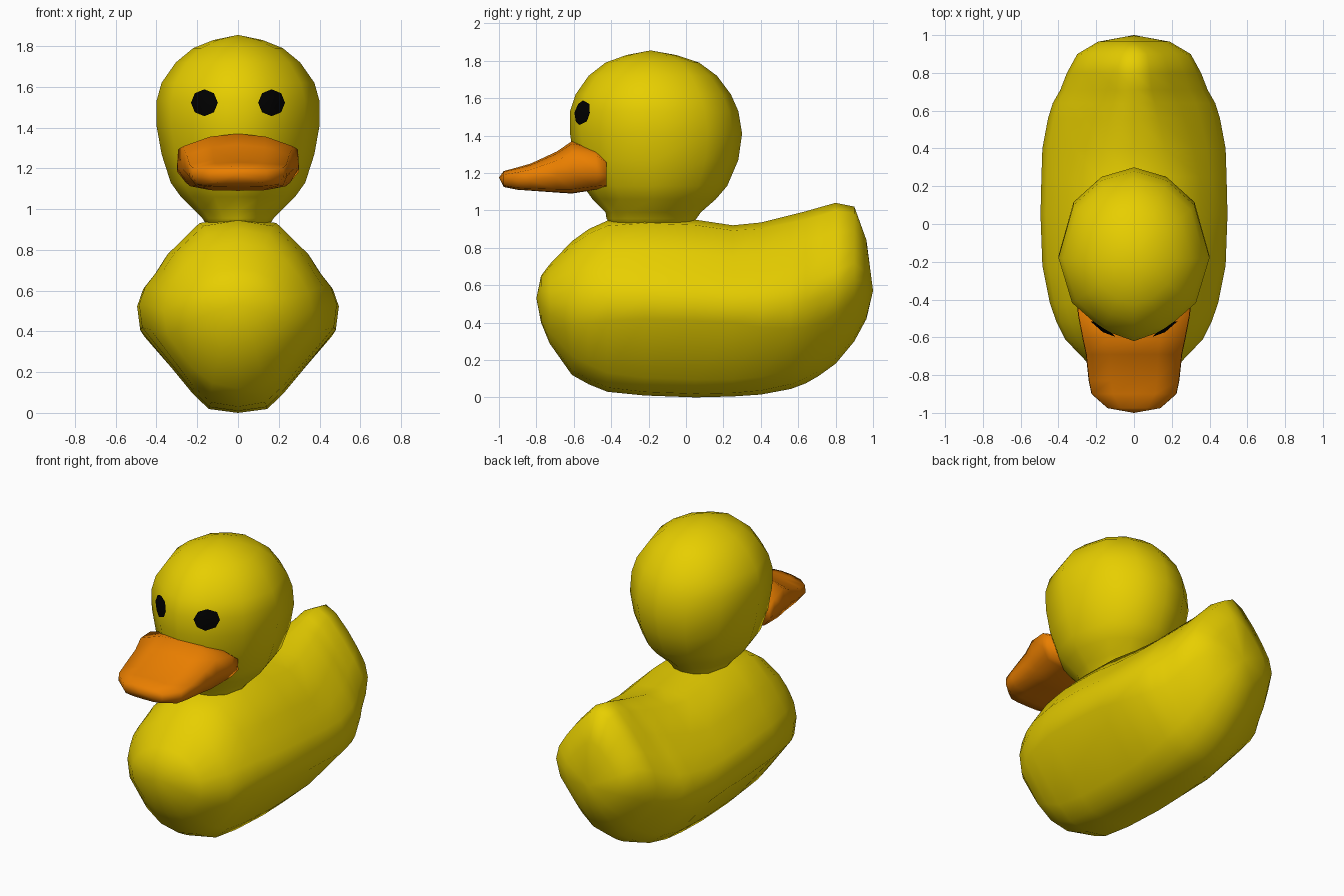
import bpy, bmesh, math
from mathutils import Vector
from mathutils.bvhtree import BVHTree

if "Cube" in bpy.data.objects:
    bpy.data.objects.remove(bpy.data.objects["Cube"])


def material(name, rgb):
    m = bpy.data.materials.new(name)
    m.diffuse_color = (*rgb, 1)
    m.use_nodes = True
    m.node_tree.nodes["Principled BSDF"].inputs["Base Color"].default_value = m.diffuse_color
    return m


yellow = material("yellow", (0.80, 0.62, 0.0))
orange = material("orange", (0.82, 0.21, 0.0))
black = material("black", (0.0, 0.0, 0.0))


def finish(name, bm, mat):
    bmesh.ops.recalc_face_normals(bm, faces=bm.faces[:])
    me = bpy.data.meshes.new(name)
    bm.to_mesh(me)
    bm.free()
    me.materials.append(mat)
    for p in me.polygons:
        p.use_smooth = True
    ob = bpy.data.objects.new(name, me)
    bpy.context.collection.objects.link(ob)
    return ob


def loft(name, rings, start, end, mat):
    """Skin a list of point rings and close both ends with a fan to a tip."""
    bm = bmesh.new()
    vs = [[bm.verts.new(p) for p in ring] for ring in rings]
    n = len(vs[0])
    for a, b in zip(vs, vs[1:]):
        for i in range(n):
            j = (i + 1) % n
            bm.faces.new((a[i], a[j], b[j], b[i]))
    for ring, tip in ((vs[0], start), (vs[-1], end)):
        t = bm.verts.new(tip)
        for i in range(n):
            bm.faces.new((ring[i], ring[(i + 1) % n], t))
    return finish(name, bm, mat)


def mirrored(half):
    return half + [(-x, t) for x, t in reversed(half[1:-1])]


def section(half, y, w, bottom, top):
    """Scale a mirrored half profile (x, height 0..1) to one station."""
    return [(x * w, y, bottom + t * (top - bottom)) for x, t in mirrored(half)]


def blend(a, b, f):
    f = min(1, max(0, f))
    return [(p[0] + (q[0] - p[0]) * f, p[1] + (q[1] - p[1]) * f) for p, q in zip(a, b)]


# Body: diamond middle, round chest, peaked tail; stations run front to back
middle = [(0, 0), (.29, .02), (.45, .1), (.97, .43), (1, .55), (.94, .64),
          (.82, .72), (.71, .81), (.39, .97), (0, 1)]
chest = [(0, 0), (.35, .04), (.65, .15), (.95, .36), (1, .53), (.95, .66),
         (.82, .78), (.65, .88), (.35, .97), (0, 1)]
tail = [(0, 0), (.29, .03), (.52, .11), (.9, .31), (1, .46), (.93, .58),
        (.75, .70), (.53, .82), (.24, .95), (0, 1)]
body_rings = []
for y, w, b, t in [
        (-.775, .15, .40, .65), (-.73, .25, .29, .71), (-.61, .365, .12, .835),
        (-.52, .41, .07, .90), (-.42, .445, .03, .945), (-.22, .485, .01, .96),
        (.05, .495, 0, .95), (.25, .49, .005, .92), (.40, .485, .015, .935),
        (.56, .455, .045, .975), (.64, .43, .075, .995), (.71, .39, .115, 1.015),
        (.80, .355, .18, 1.04), (.90, .30, .30, 1.02), (.965, .19, .42, .84)]:
    half = blend(blend(middle, chest, (-.35 - y) / .3), tail, (y - .25) / .45)
    body_rings.append(section(half, y, w, b, t))
loft("body", body_rings, (0, -.8, .53), (0, 1, .57), yellow)

# Head and neck: twelve-sided rings (z, half width, front y, back y)
plan = mirrored([(0, -1), (.41, -.87), (.82, -.55), (1, -.02), (.8, .6), (.43, .89), (0, 1)])
head_rings = []
for z, w, f, b in [(.90, .14, -.38, .02), (.955, .175, -.425, .055),
                   (.99, .21, -.43, .08), (1.06, .28, -.50, .16), (1.13, .33, -.55, .22),
                   (1.27, .375, -.60, .28), (1.41, .40, -.62, .30), (1.53, .40, -.62, .28),
                   (1.62, .375, -.59, .24), (1.72, .305, -.52, .165),
                   (1.79, .22, -.43, .07), (1.83, .12, -.32, -.05)]:
    head_rings.append([(x * w, (f + b) / 2 + (b - f) / 2 * t, z) for x, t in plan])
head = loft("head", head_rings, (0, -.18, .90), (0, -.19, 1.855), yellow)

# Bill: stations run from the cheeks to the tip
bill_half = [(0, 0), (.5, .01), (.86, .08), (1, .38), (.99, .78), (.5, .95), (0, 1)]
bill_rings = [section(bill_half, *s) for s in [
    (-.425, .30, 1.12, 1.29), (-.48, .297, 1.11, 1.345), (-.61, .272, 1.09, 1.37),
    (-.69, .255, 1.095, 1.315), (-.83, .24, 1.105, 1.25), (-.90, .225, 1.11, 1.23),
    (-.975, .14, 1.125, 1.21)]]
loft("bill", bill_rings, (0, -.42, 1.2), (0, -1, 1.175), orange)

# Eyes: octagonal patches laid on the head surface
tree = BVHTree.FromPolygons([v.co for v in head.data.vertices],
                            [p.vertices[:] for p in head.data.polygons])


def on_head(x, z):
    hit = tree.ray_cast(Vector((x, -2, z)), Vector((0, 1, 0)))[0]
    return hit + Vector((0, -.012, 0))


for side, name in ((-1, "left_eye"), (1, "right_eye")):
    bm = bmesh.new()
    cx, cz = .165 * side, 1.522
    mid = bm.verts.new(on_head(cx, cz))
    rims = []
    for r in (.034, .066):
        rims.append([bm.verts.new(on_head(cx + r * math.cos(a), cz + r * math.sin(a)))
                     for a in (math.tau * i / 8 for i in range(8))])
    for i in range(8):
        j = (i + 1) % 8
        bm.faces.new((mid, rims[0][i], rims[0][j]))
        bm.faces.new((rims[0][i], rims[1][i], rims[1][j], rims[0][j]))
    eye = finish(name, bm, black)
    # Make the patch face outward
    if eye.data.polygons[0].normal.y > 0:
        eye.data.flip_normals()
